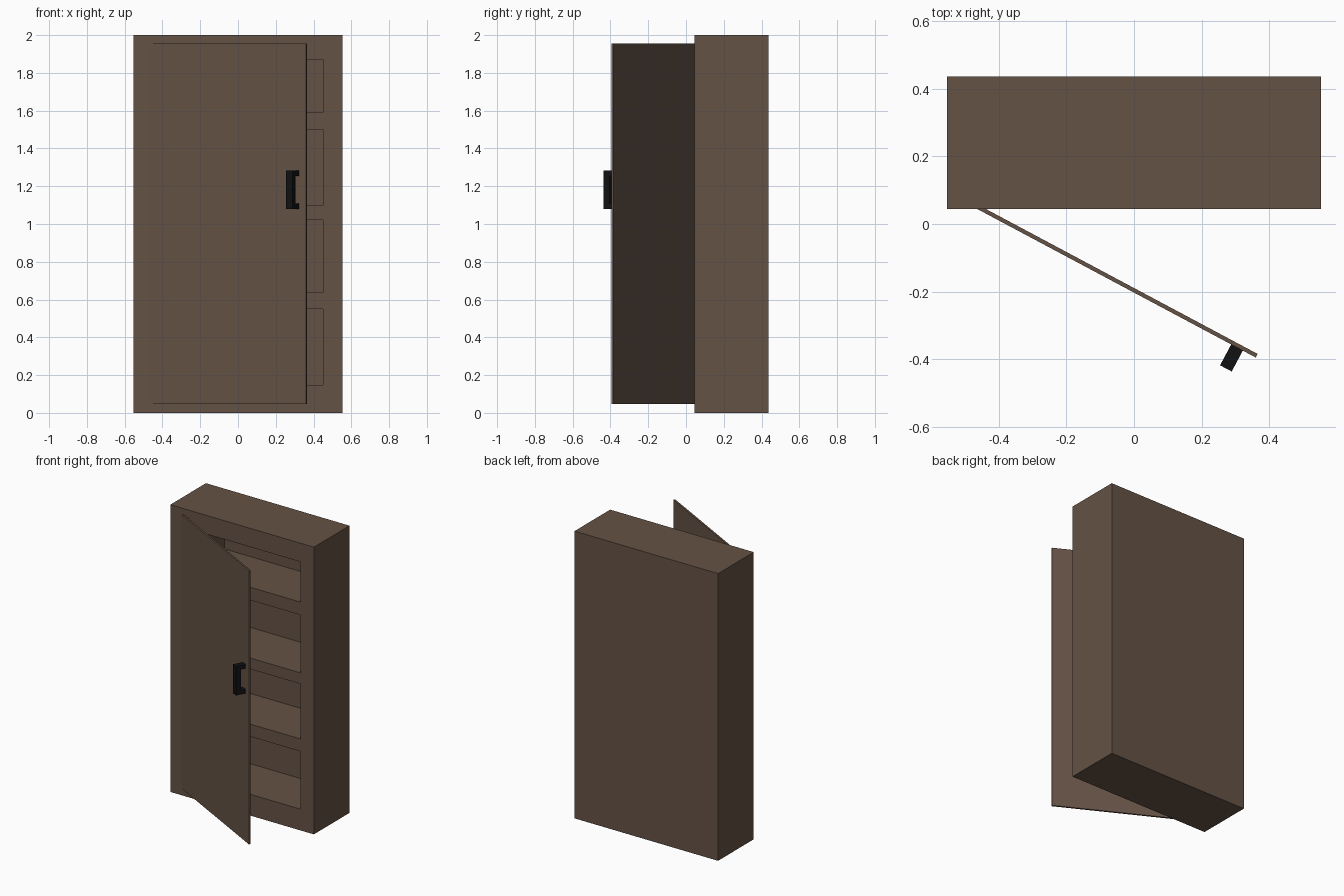
import bpy, bmesh
from math import atan2
from mathutils import Matrix, Vector

if "Cube" in bpy.data.objects:
    bpy.data.objects.remove(bpy.data.objects["Cube"])


def material(name, rgb):
    m = bpy.data.materials.new(name)
    m.diffuse_color = (*rgb, 1)
    m.use_nodes = True
    m.node_tree.nodes["Principled BSDF"].inputs["Base Color"].default_value = m.diffuse_color
    return m


WOOD = material("dark_wood", (0.13, 0.085, 0.06))
BLACK = material("black_metal", (0.006, 0.006, 0.006))


def boxes(name, mat, ranges, matrix=Matrix()):
    """One object made of axis-aligned boxes given as (x0, x1, y0, y1, z0, z1)."""
    bm = bmesh.new()
    for x0, x1, y0, y1, z0, z1 in ranges:
        place = (Matrix.Translation(((x0 + x1) / 2, (y0 + y1) / 2, (z0 + z1) / 2))
                 @ Matrix.Diagonal((x1 - x0, y1 - y0, z1 - z0, 1)))
        bmesh.ops.create_cube(bm, size=1, matrix=place)
    me = bpy.data.meshes.new(name)
    bm.to_mesh(me)
    bm.free()
    me.materials.append(mat)
    ob = bpy.data.objects.new(name, me)
    ob.matrix_world = matrix
    bpy.context.collection.objects.link(ob)
    return ob


# Cabinet body with four compartments cut into the front
FRONT, BACK = 0.045, 0.437
cabinet = boxes("cabinet_body", WOOD, [(-0.553, 0.553, FRONT, BACK, 0, 2)])
shelves = [(0.148, 0.55), (0.637, 1.02), (1.097, 1.50), (1.59, 1.87)]
cutter = boxes("compartment_cutter", WOOD,
               [(-0.40, 0.45, FRONT - 0.1, FRONT + 0.375, z0, z1) for z0, z1 in shelves])
cutter.hide_render = True
mod = cabinet.modifiers.new("compartments", 'BOOLEAN')
mod.operation = 'DIFFERENCE'
mod.solver = 'EXACT'
mod.object = cutter
bpy.context.view_layer.objects.active = cabinet
bpy.ops.object.modifier_apply(modifier=mod.name)
bpy.data.objects.remove(cutter)

# Door swung open about its left edge: local x along door, local -y outward
hinge = Vector((-0.465, FRONT, 0))
swing = Matrix.Translation(hinge) @ Matrix.Rotation(atan2(-0.44, 0.825), 4, 'Z')
boxes("door", WOOD, [(0, 0.935, 0, 0.012, 0.047, 1.955)], swing)

# Handle: upright grip with a short post at each end
U0, U1, Z0, Z1 = 0.853, 0.892, 1.08, 1.282
boxes("door_handle", BLACK, [
    (U0, U1, -0.07, -0.035, Z0, Z1),
    (U0, U1, -0.035, 0, Z0, Z0 + 0.028),
    (U0, U1, -0.035, 0, Z1 - 0.028, Z1),
], swing)
